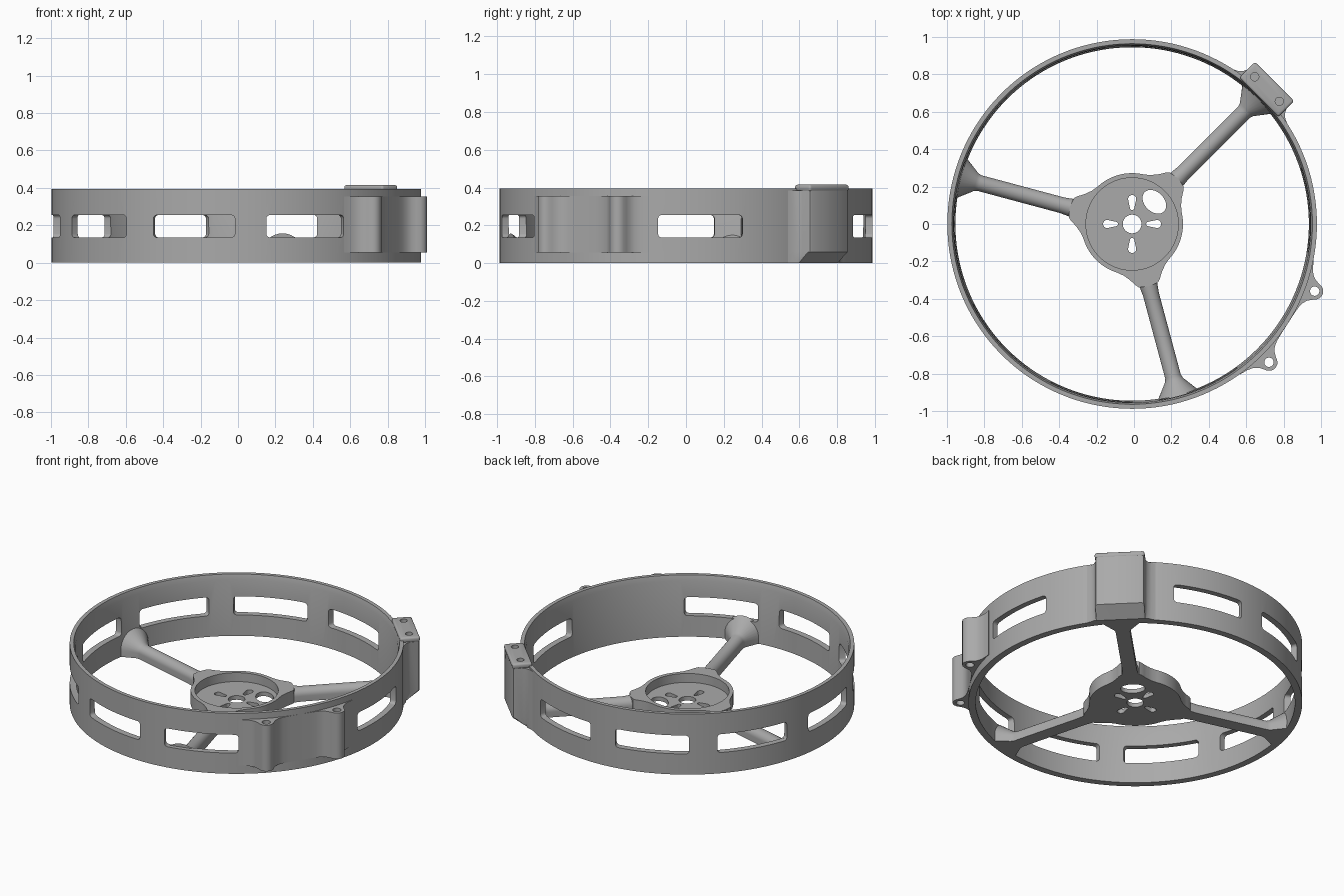
import bpy, bmesh
from math import sin, cos, pi, radians
from mathutils import Matrix

if "Cube" in bpy.data.objects:
    bpy.data.objects.remove(bpy.data.objects["Cube"])

grey = bpy.data.materials.new("plain_grey")
grey.use_nodes = True
colour = (0.4, 0.4, 0.4, 1)
grey.diffuse_color = colour
grey.node_tree.nodes["Principled BSDF"].inputs["Base Color"].default_value = colour

CENTRE = Matrix.Translation((-0.01, 0.0, 0.0))


def loft(name, rings, angle=0, closed=False):
    """Skin a row of equal loops, turned about the wheel axis; cap the ends unless closed."""
    bm = bmesh.new()
    loops = [[bm.verts.new(p) for p in ring] for ring in rings]
    n = len(rings[0])
    pairs = list(zip(loops, loops[1:])) + ([(loops[-1], loops[0])] if closed else [])
    for a, b in pairs:
        for i in range(n):
            bm.faces.new((a[i], a[(i + 1) % n], b[(i + 1) % n], b[i]))
    if not closed:
        bm.faces.new(loops[0][::-1])
        bm.faces.new(loops[-1])
    bmesh.ops.recalc_face_normals(bm, faces=bm.faces[:])
    bm.transform(CENTRE @ Matrix.Rotation(radians(angle), 4, "Z"))
    me = bpy.data.meshes.new(name)
    bm.to_mesh(me)
    bm.free()
    me.materials.append(grey)
    ob = bpy.data.objects.new(name, me)
    bpy.context.collection.objects.link(ob)
    return ob


def prism(name, outline, z0, z1, angle=0):
    return loft(name, [[(x, y, z) for x, y in outline] for z in (z0, z1)], angle)


def oval(x, y, rx, ry, n=32):
    return [(x + rx * cos(2 * pi * i / n), y + ry * sin(2 * pi * i / n)) for i in range(n)]


def polar(r, deg):
    return r * cos(radians(deg)), r * sin(radians(deg))


def apply(ob, mod):
    with bpy.context.temp_override(object=ob, active_object=ob):
        bpy.ops.object.modifier_apply(modifier=mod.name)


def cut(ob, cutters):
    for c in cutters:
        mod = ob.modifiers.new("cut", "BOOLEAN")
        mod.operation, mod.solver, mod.object = "DIFFERENCE", "EXACT", c
        apply(ob, mod)
        bpy.data.objects.remove(c)


def bevel(ob, width):
    mod = ob.modifiers.new("bevel", "BEVEL")
    mod.width, mod.segments, mod.limit_method = width, 3, "ANGLE"
    apply(ob, mod)


# Outer ring, slightly thicker at the base
section = [(0.988, 0), (0.988, 0.395), (0.964, 0.395), (0.955, 0.36), (0.945, 0)]
SEG = 144
ring = loft("outer_ring", [[(*polar(r, 360 * i / SEG), z) for r, z in section]
                           for i in range(SEG)], closed=True)

# Rounded windows, left out behind the clamp and the mounting pad
windows = []
for k in range(10):
    if k in (1, 9):
        continue
    shape = []
    for q, (sy, sz) in enumerate(((1, 1), (-1, 1), (-1, -1), (1, -1))):
        for j in range(5):
            a = (q + j / 4) * pi / 2
            shape.append((sy * 0.204 + 0.02 * cos(a), 0.195 + sz * 0.04 + 0.02 * sin(a)))
    windows.append(loft("window_cutter", [[(x, y, z) for y, z in shape] for x in (0.85, 1.1)],
                        4.5 + 36 * k))
cut(ring, windows)

# Hub with three lobes blending into the spokes
SPOKES = (45, 165, 285)
lobe = [(0, 0.345), (10, 0.34), (14, 0.315), (18, 0.297), (24, 0.28), (31, 0.272), (61, 0.272)]


def hub_radius(deg):
    d = min(abs((deg - s + 180) % 360 - 180) for s in SPOKES)
    for (a, ra), (b, rb) in zip(lobe, lobe[1:]):
        if d <= b:
            return ra + (rb - ra) * (d - a) / (b - a)


hub = prism("hub", [polar(hub_radius(d), d) for d in range(0, 360, 3)], 0, 0.085)
holes = [prism("cup_cutter", oval(0, 0, 0.247, 0.247, 72), 0.027, 0.3),
         prism("shaft_cutter", oval(0, 0, 0.05, 0.05), -0.1, 0.2),
         prism("cable_cutter", oval(0.168, 0, 0.052, 0.073), -0.1, 0.2, 45)]
for k in range(4):
    drop = [(0.133 + 0.022 * cos(radians(a)), 0.022 * sin(radians(a))) for a in range(-90, 91, 15)]
    drop += [(0.087 + 0.012 * cos(radians(a)), 0.012 * sin(radians(a))) for a in range(90, 271, 20)]
    holes.append(prism("slot_cutter", drop, -0.1, 0.2, 90 * k))
cut(hub, holes)

# Spokes: flat below, rounded above, flared where they meet the ring
stations = [(0.262, 0.048), (0.34, 0.048), (0.39, 0.043), (0.845, 0.043), (0.865, 0.05), (0.96, 0.122)]
spokes = []
for s in SPOKES:
    rings = []
    for r, w in stations:
        arch = [(r, w * cos(pi * i / 16), 0.035 + w * sin(pi * i / 16)) for i in range(17)]
        rings.append([(r, w, 0)] + arch + [(r, -w, 0)])
    spokes.append(loft("spoke", rings, s))

# Mounting pad outside the ring: filleted body with a sloped foot, and a cap
half = [(0.966, 0.205), (0.978, 0.18), (0.995, 0.16), (1.02, 0.148), (1.06, 0.145),
        (1.07, 0.141), (1.075, 0.13)]
outline = half + [(u, -v) for u, v in reversed(half)]
body = loft("pad_body", [[(min(u, limit), v, z) for u, v in outline]
                         for z, limit in ((0, 0.99), (0.06, 1.075), (0.385, 1.075))], 45)
cap = prism("pad_cap", [(0.958, -0.148), (1.077, -0.148), (1.077, 0.148), (0.958, 0.148)],
            0.38, 0.415, 45)
bevel(cap, 0.012)
cut(cap, [prism("screw_cutter", oval(1.02, y, 0.022, 0.022), 0.3, 0.5, 45) for y in (-0.093, 0.093)])

# Clamp: two filleted lugs on one band
lug = [(9, 0.99), (6.5, 0.995), (4.6, 1.006), (3.4, 1.023), (2.6, 1.045), (2.1, 1.064),
       (1.4, 1.078), (0.7, 1.084), (0, 1.086)]
lug = [(-d, r) for d, r in lug] + [(d, r) for d, r in reversed(lug[:-1])]
LUGS = (-45.3, -20.2)
edge = [polar(r, a + d) for a in LUGS for d, r in lug]
edge += [polar(0.972, a) for a in range(-12, -55, -6)]
clamp = prism("clamp", edge, 0.055, 0.355)
cut(clamp, [prism("lug_cutter", oval(*polar(1.04, a), 0.025, 0.025), -0.1, 0.5) for a in LUGS])

# Smooth shading with crisp edges
bpy.ops.object.select_all(action="DESELECT")
for ob in [ring, hub, body, cap, clamp] + spokes:
    ob.select_set(True)
    bpy.context.view_layer.objects.active = ob
bpy.ops.object.shade_smooth_by_angle(angle=radians(32))
